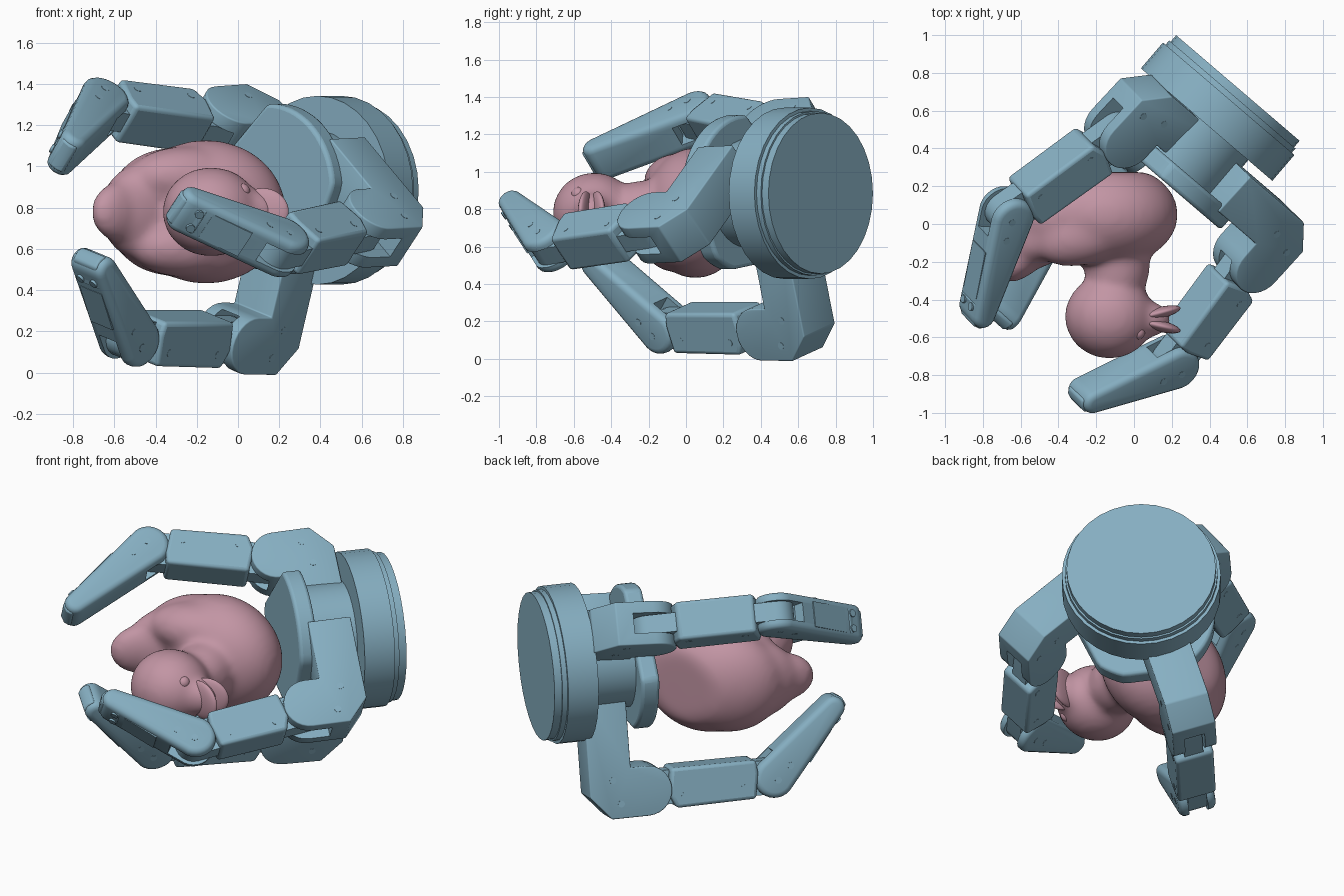
import bpy, bmesh
from math import sin, cos, pi, radians
from mathutils import Vector, Matrix

if "Cube" in bpy.data.objects:
    bpy.data.objects.remove(bpy.data.objects["Cube"])

def material(name, rgb):
    m = bpy.data.materials.new(name)
    m.diffuse_color = (*rgb, 1)
    m.use_nodes = True
    m.node_tree.nodes["Principled BSDF"].inputs["Base Color"].default_value = m.diffuse_color
    return m

BLUE = material("blue_metal", (0.24, 0.43, 0.54))
PINK = material("pink_rubber", (0.54, 0.30, 0.37))

def frame(origin, x, y, z):
    m = Matrix((x, y, z)).transposed().to_4x4()
    m.translation = origin
    return m

def make(name, bm, mat, matrix=Matrix()):
    bmesh.ops.recalc_face_normals(bm, faces=bm.faces[:])
    me = bpy.data.meshes.new(name)
    bm.to_mesh(me)
    bm.free()
    ob = bpy.data.objects.new(name, me)
    bpy.context.collection.objects.link(ob)
    ob.matrix_world = matrix
    me.materials.append(mat)
    return ob

def smooth(ob, angle=35):
    bpy.ops.object.select_all(action='DESELECT')
    ob.select_set(True)
    bpy.context.view_layer.objects.active = ob
    bpy.ops.object.shade_smooth_by_angle(angle=radians(angle))

def prism(name, pts, width, matrix, bevel=0.0, slot=None):
    """Extrude a 2D profile symmetrically; optionally cut a fork slot (x0, x1, y0, width)."""
    bm = bmesh.new()
    f = bm.faces.new([bm.verts.new((x, y, -width / 2)) for x, y in pts])
    top = bmesh.ops.extrude_face_region(bm, geom=[f])["geom"]
    bmesh.ops.translate(bm, vec=(0, 0, width), verts=[v for v in top if isinstance(v, bmesh.types.BMVert)])
    ob = make(name, bm, BLUE, matrix)
    if bevel:
        b = ob.modifiers.new("bevel", 'BEVEL')
        b.width, b.segments, b.limit_method, b.angle_limit = bevel, 3, 'ANGLE', radians(40)
    if slot:
        x0, x1, y0, w = slot
        cut = prism("slot_cutter", [(x0, y0), (x1, y0), (x1, .3), (x0, .3)], w, matrix)
        cut.hide_render = True
        m = ob.modifiers.new("slot", 'BOOLEAN')
        m.operation, m.object, m.solver = 'DIFFERENCE', cut, 'EXACT'
        bpy.context.view_layer.update()
        me = bpy.data.meshes.new_from_object(ob.evaluated_get(bpy.context.evaluated_depsgraph_get()))
        ob.modifiers.clear()
        ob.data = me
        bpy.data.objects.remove(cut)
    smooth(ob)
    return ob

def cylinder(name, r, depth, matrix, sides=32, bevel=0.0):
    return prism(name, [(r * cos(2 * pi * i / sides), r * sin(2 * pi * i / sides)) for i in range(sides)],
                 depth, matrix, bevel)

def arc(cx, r, a0, a1, n=10):
    return [(cx + r * cos(radians(a0 + (a1 - a0) * i / n)), r * sin(radians(a0 + (a1 - a0) * i / n)))
            for i in range(n + 1)]

# ---- Palm: stepped round base, core and flatted plate ----
A = Vector((.65, .76, 0)).normalized()      # points out of the back of the hand
U = Vector((.76, -.65, 0)).normalized()
Z = Vector((0, 0, 1))
BACK = Vector((.55, .72, .885))

def palm(d, dz=0):
    return frame(BACK - A * d + Z * dz, U, Z, -A)

cylinder("base_back_cap", .43, .05, palm(.025))
cylinder("base_groove", .44, .03, palm(.06))
cylinder("base_disc", .458, .18, palm(.165))
cylinder("palm_core", .29, .32, palm(.38))
plate = []
for i in range(72):
    t = 5 * i
    r = .42
    for flat, d in ((133, .31), (-25, .37), (-98, .39)):
        c = cos(radians(t - flat))
        if c > .5:
            r = min(r, d / c)
    plate.append((r * cos(radians(t)), r * sin(radians(t))))
prism("palm_plate", plate, .11, palm(.575), .02)

# ---- Fingers: knuckle, middle link and tip, placed by their joints ----
def finger(tag, j1, j2, tip, neck):
    j1, j2, tip = Vector(j1), Vector(j2), Vector(tip)
    w = (j2 - j1).cross(tip - j2).normalized()

    def link_frame(o, d):
        x = (d - w * d.dot(w)).normalized()
        return frame(o, x, x.cross(w), -w)

    def screw(m, s, r, width):
        cylinder(f"{tag}_screw", .02, width + .003, m @ Matrix.Translation((s, r, 0)), 12)

    # knuckle with rounded nose, chamfered heel and neck to the palm
    m = link_frame(j1, -A)
    prof = arc(0, .145, -90, 90, 14) + [(-.22, .145), (-.34, .01), (-.34, -neck), (-.09, -neck), (-.09, -.145)]
    prism(f"{tag}_knuckle", prof, .26, m, .008, (-.12, .25, -.13, .12))
    screw(m, -.16, .06, .26)
    screw(m, -.2, -.08, .26)

    # middle link with a tongue at both ends
    m, L = link_frame(j1, j2 - j1), (j2 - j1).length
    prism(f"{tag}_middle_tongue", arc(0, .1, 90, 270) + arc(L, .1, -90, 90), .112, m)
    prism(f"{tag}_middle_link", [(.15, -.115), (L - .11, -.115), (L - .10, -.04), (L - .12, .11), (.17, .12), (.13, .03)],
          .23, m, .02)
    screw(m, .22, .05, .23)
    screw(m, L - .19, .04, .23)

    # tapered fingertip with forked root and outer panel
    m, L = link_frame(j2, tip - j2), (tip - j2).length
    prism(f"{tag}_tip", arc(0, .12, 90, 270, 14) + arc(L, .065, -90, 90), .22, m, .035, (-.2, .11, -.3, .115))
    prism(f"{tag}_tip_panel", [(.2, .0), (L - .1, .0), (L - .1, .077), (.2, .107)], .15, m)
    prism(f"{tag}_tip_nail", [(L - .07, -.05), (L + .065, -.035), (L + .075, .0), (L + .06, .045), (L - .07, .077)], .16, m, .012)
    screw(m, .0, .02, .22)
    screw(m, .11, .02, .22)
    for side in (-.045, .045):
        up = m @ Matrix.Translation((L - .04, .065, side)) @ Matrix.Rotation(pi / 2, 4, 'X')
        cylinder(f"{tag}_nail_screw", .022, .03, up, 12)

finger("top_finger", (-.08, .48, 1.2), (-.675, .055, 1.285), (-.83, -.455, 1.07), .42)
finger("right_finger", (.605, -.18, .70), (.2, -.73, .61), (-.25, -.905, .79), .5)
finger("bottom_finger", (-.02, .46, .165), (-.53, -.105, .165), (-.70, -.455, .52), .62)

# ---- Toy duck lying on its side: up is -y, beak towards +x ----
CZ = .78

def add_blob(bm, c, r, rot=0):
    bmesh.ops.create_uvsphere(bm, u_segments=32, v_segments=20, radius=1,
        matrix=Matrix.Translation(c) @ Matrix.Rotation(radians(rot), 4, 'Z') @ Matrix.Diagonal((*r, 1)))

bm = bmesh.new()
add_blob(bm, (-.155, .05, CZ), (.39, .28, .35))                 # body
add_blob(bm, (-.33, .07, CZ), (.34, .215, .31), 28)             # rump
add_blob(bm, (-.45, -.04, CZ), (.26, .15, .24), 40)             # tail root
add_blob(bm, (-.57, -.17, CZ), (.18, .09, .15), 44)             # tail
for s in (-1, 1):
    add_blob(bm, (-.24, -.04, CZ + .17 * s), (.30, .17, .15), 18)  # wings
add_blob(bm, (-.09, -.22, CZ), (.175, .23, .175))               # neck
add_blob(bm, (-.13, -.49, CZ), (.238, .225, .218))              # head
add_blob(bm, (.05, -.505, CZ), (.15, .1, .115))                 # beak root
for v in bm.verts:
    v.co.y = min(v.co.y, .275)
duck = make("duck_body", bm, PINK)
rm = duck.modifiers.new("merge", 'REMESH')
rm.mode, rm.voxel_size, rm.use_smooth_shade = 'VOXEL', .02, True
sm = duck.modifiers.new("soften", 'SMOOTH')
sm.factor, sm.iterations = .5, 20

# beak: two flared lips
for name, y, rot in (("upper_beak", -.535, -14), ("lower_beak", -.475, 14)):
    bm = bmesh.new()
    add_blob(bm, (.12, y, CZ), (.13, .032, .115), rot)
    smooth(make(name, bm, PINK), 60)

# eyes
for name, s in (("left_eye", 1), ("right_eye", -1)):
    bm = bmesh.new()
    add_blob(bm, (.02, -.575, CZ + .1 * s), (.038, .038, .038))
    smooth(make(name, bm, PINK), 60)
